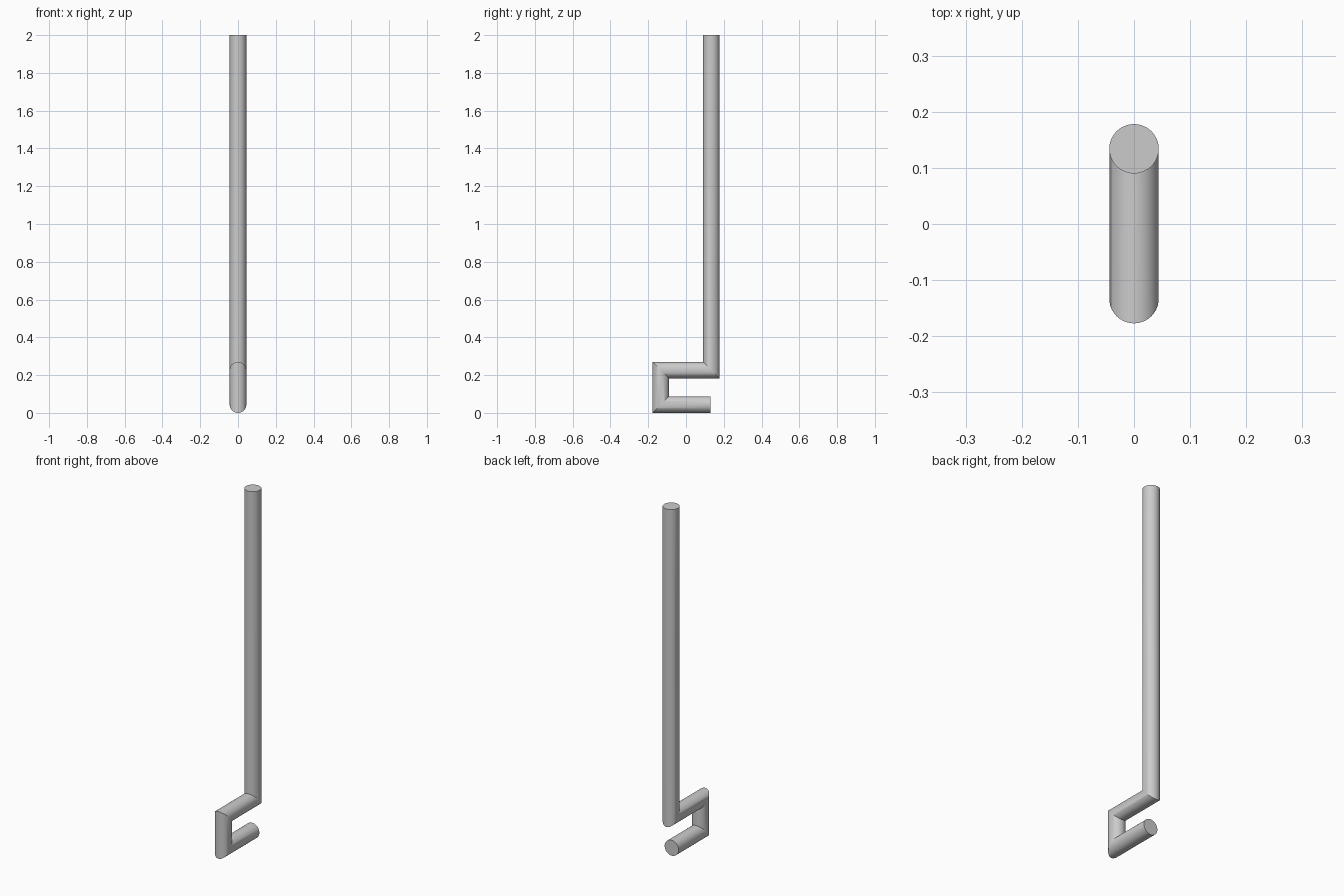
import bpy, bmesh, math
from mathutils import Vector

cube = bpy.data.objects.get("Cube")
if cube:
    bpy.data.objects.remove(cube, do_unlink=True)

RADIUS = 0.044
SIDES = 64

# Centre line of the bent rod, from the hook tip to the top of the shaft
PATH = [Vector(p) for p in (
    (0, 0.13, 0.044),
    (0, -0.133, 0.044),
    (0, -0.133, 0.226),
    (0, 0.134, 0.226),
    (0, 0.134, 2.0),
)]

# Plain grey metal
grey = bpy.data.materials.new("grey_metal")
grey.use_nodes = True
colour = (0.6, 0.6, 0.6, 1.0)
grey.diffuse_color = colour
grey.node_tree.nodes["Principled BSDF"].inputs["Base Color"].default_value = colour


def mitre_axis(i):
    """In-plane half width of the ring at path point i, stretched at mitred corners."""
    dirs = [(PATH[j + 1] - PATH[j]).normalized()
            for j in (i - 1, i) if 0 <= j < len(PATH) - 1]
    normals = [Vector((1, 0, 0)).cross(d) for d in dirs]
    axis = sum(normals, Vector()).normalized()
    return axis * (RADIUS / axis.dot(normals[0]))


# One round tube with sharp mitred bends and flat ends
bm = bmesh.new()
rings = []
for i, centre in enumerate(PATH):
    side, up = Vector((RADIUS, 0, 0)), mitre_axis(i)
    angles = [2 * math.pi * k / SIDES for k in range(SIDES)]
    rings.append([bm.verts.new(centre + side * math.cos(a) + up * math.sin(a))
                  for a in angles])
for a, b in zip(rings, rings[1:]):
    for k in range(SIDES):
        n = (k + 1) % SIDES
        bm.faces.new((a[k], a[n], b[n], b[k]))
bm.faces.new(rings[0])
bm.faces.new(rings[-1])
bmesh.ops.recalc_face_normals(bm, faces=bm.faces)

mesh = bpy.data.meshes.new("bent_rod")
bm.to_mesh(mesh)
bm.free()
mesh.materials.append(grey)
rod = bpy.data.objects.new("bent_rod", mesh)
bpy.context.collection.objects.link(rod)

# Smooth sides, crisp ends and bends
bpy.ops.object.select_all(action='DESELECT')
rod.select_set(True)
bpy.context.view_layer.objects.active = rod
bpy.ops.object.shade_smooth_by_angle(angle=math.radians(30))
